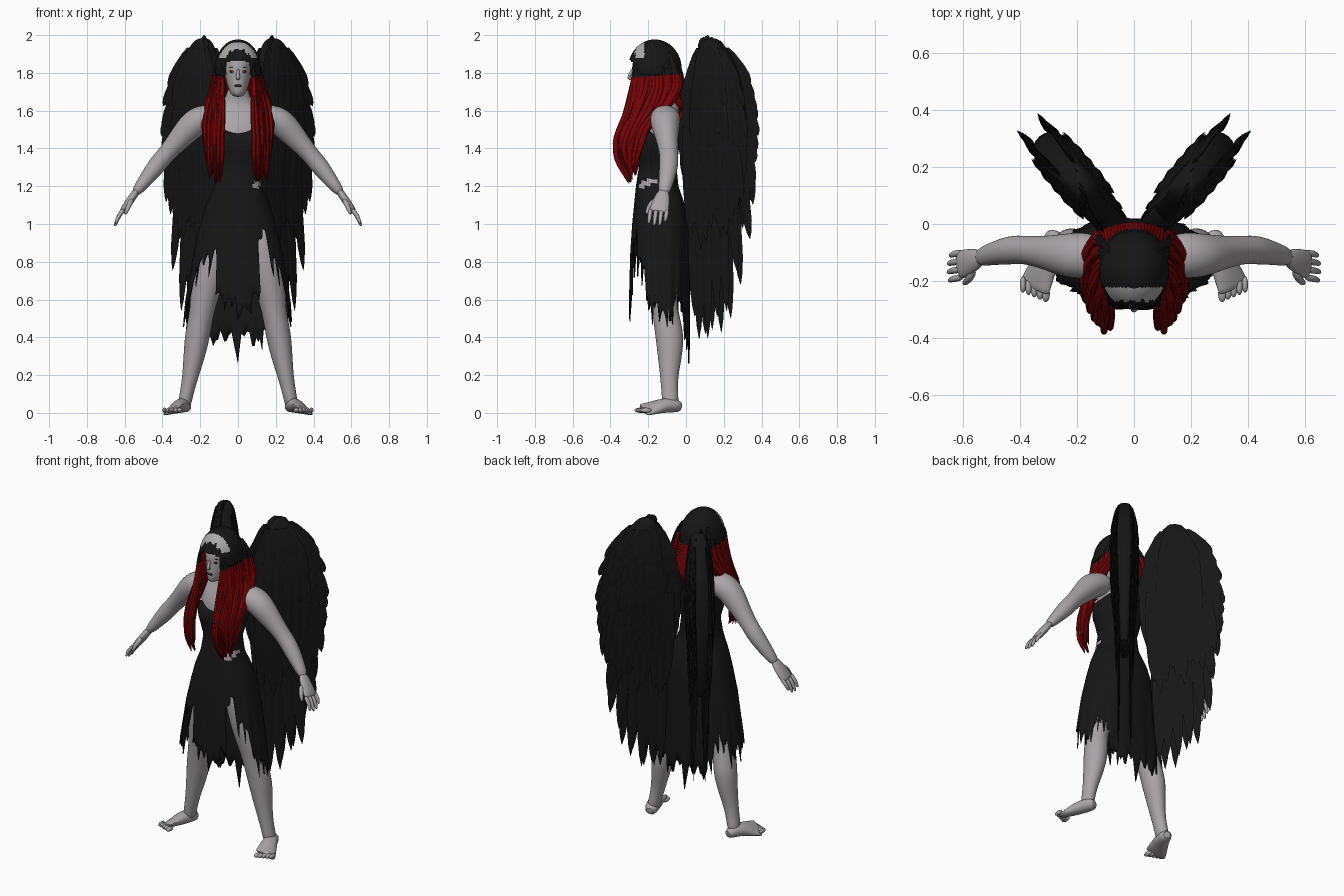
import bpy, bmesh, math, random
from mathutils import Vector

random.seed(4)
if "Cube" in bpy.data.objects:
    bpy.data.objects.remove(bpy.data.objects["Cube"])

def material(name, *rgb):
    m = bpy.data.materials.new(name)
    m.use_nodes = True
    m.diffuse_color = (*rgb, 1)
    m.node_tree.nodes["Principled BSDF"].inputs["Base Color"].default_value = (*rgb, 1)
    return m

SKIN = material("pale skin", .40, .375, .39)
BLACK = material("black cloth and feathers", .008, .008, .008)
RED = material("red hair", .18, .001, .002)
GREY = material("pale grey band", .40, .40, .40)
DARK = material("dark makeup", .02, .012, .015)
EYE = material("red iris", .35, .02, .02)

def mix(a, b, t):
    return [p + (q - p) * t for p, q in zip(a, b)]

def interp(table, x):
    """Linear lookup in rows sorted by their first value."""
    for a, b in zip(table, table[1:]):
        if x <= b[0]:
            return mix(a[1:], b[1:], max(0, (x - a[0]) / (b[0] - a[0])))
    return list(table[-1][1:])

def power(v, e):
    return math.copysign(abs(v) ** e, v)

def circle(n):
    return [(math.cos(k * math.tau / n), math.sin(k * math.tau / n)) for k in range(n)]

def loft(bm, rings, closed=True, cap=True):
    vs = [[bm.verts.new(p) for p in r] for r in rings]
    n = len(vs[0])
    for a, b in zip(vs, vs[1:]):
        for i in range(n if closed else n - 1):
            j = (i + 1) % n
            bm.faces.new((a[i], a[j], b[j], b[i]))
    if cap:
        bm.faces.new(vs[0][::-1])
        bm.faces.new(vs[-1])

def finish(bm, name, mats, mirror=False, subsurf=0, rule=None, solid=0, angle=50):
    bmesh.ops.recalc_face_normals(bm, faces=bm.faces)
    for f in bm.faces:
        f.material_index = rule(f.calc_center_median()) if rule else 0
    me = bpy.data.meshes.new(name)
    bm.to_mesh(me)
    bm.free()
    ob = bpy.data.objects.new(name, me)
    bpy.context.collection.objects.link(ob)
    for m in mats:
        me.materials.append(m)
    if mirror:
        ob.modifiers.new("Mirror", 'MIRROR').use_mirror_merge = False
    if solid:
        ob.modifiers.new("Solid", 'SOLIDIFY').thickness = solid
    if subsurf:
        s = ob.modifiers.new("Smooth", 'SUBSURF')
        s.levels = s.render_levels = subsurf
    bpy.ops.object.select_all(action='DESELECT')
    ob.select_set(True)
    bpy.context.view_layer.objects.active = ob
    bpy.ops.object.shade_smooth_by_angle(angle=math.radians(angle))

def limb(bm, pts, sides=12):
    """Tube through (x, y, z, ra, rb); rb is the radius nearest the y axis."""
    P = [Vector(p[:3]) for p in pts]
    rings = []
    for i, p in enumerate(P):
        t = (P[min(i + 1, len(P) - 1)] - P[max(i - 1, 0)]).normalized()
        b = Vector((0, 1, 0)).cross(t).normalized()
        c = t.cross(b)
        rings.append([p + b * pts[i][3] * u + c * pts[i][-1] * v for u, v in circle(sides)])
    loft(bm, rings)

def column(name, rows):
    """Upright skin body from (z, half width, front y, back y) rows."""
    bm = bmesh.new()
    loft(bm, [[(rx * s, (f + b) / 2 - (b - f) / 2 * c, z) for c, s in circle(20)] for z, rx, f, b in rows])
    finish(bm, name, [SKIN], subsurf=1)

def ball(bm, c, r, seg=16):
    for v in bmesh.ops.create_uvsphere(bm, u_segments=seg, v_segments=seg // 2 + 2, radius=1)["verts"]:
        v.co = Vector([a + b * s for a, b, s in zip(c, v.co, r)])

# Torso, neck and head
column("torso", [(1.0, .15, -.24, -.02), (1.25, .08, -.22, -.08), (1.4, .125, -.235, -.06), (1.5, .155, -.235, -.03),
                 (1.57, .17, -.2, -.025), (1.62, .12, -.17, -.03), (1.66, .06, -.165, -.05), (1.76, .05, -.2, -.08)])
column("head", [(1.672, .022, -.27, -.2), (1.69, .042, -.288, -.15), (1.74, .06, -.289, -.1), (1.8, .073, -.286, -.08),
                (1.86, .075, -.288, -.07), (1.91, .06, -.26, -.08)])
bm = bmesh.new()
limb(bm, [(0, -.28, 1.825, .007), (0, -.297, 1.79, .01), (0, -.305, 1.772, .014), (0, -.28, 1.765, .008)], 8)
finish(bm, "nose", [SKIN], subsurf=1)
for name, spot, size, mat in [("eye_shadow", (.03, -.271, 1.807), (.015, .006, .007), DARK),
                              ("iris", (.03, -.276, 1.807), (.009, .004, .006), EYE),
                              ("eyebrow", (.032, -.272, 1.83), (.017, .005, .002), DARK),
                              ("lips", (.006, -.283, 1.732), (.013, .007, .007), DARK)]:
    bm = bmesh.new()
    ball(bm, spot, size)
    finish(bm, name, [mat], mirror=True)

# Arms and hands
bm = bmesh.new()
limb(bm, [(.11, -.11, 1.575, .055, .07), (.18, -.11, 1.565, .075, .085), (.24, -.11, 1.53, .08, .08),
          (.31, -.1, 1.45, .062, .06), (.385, -.09, 1.365, .047, .05), (.43, -.09, 1.31, .052, .054),
          (.5, -.105, 1.22, .037, .04), (.55, -.12, 1.155, .025, .032)])
finish(bm, "arm", [SKIN], mirror=True, subsurf=2)
bm = bmesh.new()
limb(bm, [(.53, -.115, 1.185, .022, .03), (.57, -.13, 1.125, .022, .046), (.605, -.142, 1.075, .02, .054),
          (.615, -.145, 1.06, .014, .05)])
for i, drop in enumerate((0, .02, .022, .01)):
    y = -.1 - i * .029
    limb(bm, [(.6, y, 1.08, .013), (.628, y - .004, 1.05, .013), (.638 + drop / 3, y - .008, 1.03 - drop, .011),
              (.645 + drop / 3, y - .012, 1.01 - drop, .006)], 8)
limb(bm, [(.56, -.16, 1.13, .015), (.575, -.19, 1.105, .015), (.59, -.205, 1.07, .012), (.597, -.208, 1.05, .007)], 8)
finish(bm, "hand", [SKIN], mirror=True, subsurf=1)

# Legs and feet
bm = bmesh.new()
limb(bm, [(.09, -.13, 1.0, .09), (.12, -.135, .87, .095, .09), (.15, -.13, .74, .09, .09), (.182, -.115, .6, .076, .075),
          (.192, -.11, .53, .066, .07), (.215, -.085, .41, .07, .08), (.232, -.085, .3, .059, .067),
          (.255, -.09, .18, .042, .047), (.275, -.085, .09, .037, .045), (.285, -.08, .03, .036, .045)])
finish(bm, "leg", [SKIN], mirror=True, subsurf=2)
bm = bmesh.new()
limb(bm, [(.272, -.022, .03, .022, .025), (.28, -.05, .037, .037, .042), (.3, -.11, .042, .044, .046),
          (.325, -.165, .028, .03, .056), (.345, -.215, .018, .018, .064), (.35, -.23, .015, .012, .062)])
for s in range(-2, 3):
    ball(bm, (.349 + s * .02, -.228 + s * .008, .014), (.014 - s * .001, .032, .014), 10)
finish(bm, "foot", [SKIN], mirror=True, subsurf=1)

# Ragged dress, drawn as columns running from the bust to a torn hem
SHAPE = [(.3, .3, -.3, .02), (.6, .275, -.3, .02), (.85, .235, -.295, .02), (1.0, .2, -.285, .015), (1.1, .17, -.275, -.005),
         (1.2, .125, -.265, -.04), (1.3, .112, -.25, -.05), (1.42, .15, -.262, -.035), (1.48, .16, -.25, -.025),
         (1.53, .16, -.22, -.02)]
HEM = [(0, .56), (20, .6), (26, .82), (52, .78), (64, .74), (74, .54), (112, .52), (120, .62), (136, .6), (152, .42), (180, .36)]
bm = bmesh.new()
cols = []
for k in range(160):
    a = 2.25 * k
    d, ang = min(a, 360 - a), math.radians(a)
    hem = interp(HEM, d)[0] + random.uniform(-.04, .06) - (.06 if k % 5 == 0 else 0) + (.13 if 24 < a < 42 else 0)
    top = 1.52 - .04 * max(0, math.cos(ang)) ** 8 - .05 * abs(math.sin(ang)) ** 4
    fold = 1 + .035 * math.sin(k * .7)
    bust = .018 * math.exp(-((d - 28) / 16) ** 2)
    col = []
    for i in range(33):
        z = top + (1.0 - top) * i / 24 if i < 24 else 1.0 + (hem - 1.0) * (i - 24) / 8
        rx, f, b = interp(SHAPE, z)
        w = 1 + (fold - 1) * max(0, 1 - z)
        depth = (b - f) / 2 * w + bust * math.exp(-((z - 1.44) / .05) ** 2)
        col.append((rx * w * power(math.sin(ang), .85), (f + b) / 2 - depth * power(math.cos(ang), .85), z))
    cols.append(col)
loft(bm, cols + [cols[0]], closed=False, cap=False)
bmesh.ops.remove_doubles(bm, verts=bm.verts, dist=.0001)
finish(bm, "dress", [BLACK, SKIN], solid=.006,
       rule=lambda c: int(c.y < -.15 and math.hypot(c.x - .1, 1.2 * (c.z - 1.21 - (c.x - .1) * .6)) < .025))

# Hair cap with a face opening and a pale band over the brow
CAP, SIZE = (0, -.165, 1.82), (.122, .142, .157)
bm = bmesh.new()
ball(bm, CAP, SIZE, 96)
gone = [f for f in bm.faces for c in [f.calc_center_median()]
        if c.z < 1.79 or (c.y < -.18 and c.z < 1.872 - 4 * c.x ** 2 and abs(c.x) < .066)]
bmesh.ops.delete(bm, geom=gone, context='FACES')

def cap_rule(c):
    r = math.hypot(c.x / SIZE[0], (c.z - CAP[2]) / SIZE[2]) + .04 * math.sin(c.x * 170) + random.uniform(-.02, .02)
    return int(c.y < -.222 and r > .68 and c.z > 1.88)

def hair_rule(c):
    return int(c.z > 1.79 + .1 * (c.y + .17) + random.uniform(-.012, .012))

finish(bm, "hair_cap", [BLACK, GREY], rule=cap_rule, solid=.008)

# Long front locks over an inner sheet, sweeping forward over each shoulder
FRONT = [(.09, -.225, 1.88), (.082, -.275, 1.83), (.085, -.297, 1.72), (.09, -.31, 1.6), (.1, -.365, 1.45), (.1, -.36, 1.36),
         (.11, -.29, 1.23)]
REAR = [(.085, -.085, 1.91), (.112, -.06, 1.85), (.135, -.03, 1.73), (.165, -.08, 1.63), (.17, -.19, 1.53), (.165, -.24, 1.4),
        (.15, -.27, 1.26)]
bm = bmesh.new()
loft(bm, [[mix(f, r, t / 10) for f, r in zip(FRONT[1:6], REAR[1:])] for t in range(11)], closed=False, cap=False)
finish(bm, "hair_sheet", [RED, BLACK], mirror=True, solid=.02, subsurf=1, rule=hair_rule)

def lock(bm, path):
    """Lock of hair with an extra ring midway between the given points."""
    halves = [q for a, b in zip(path, path[1:]) for q in (a, mix(a, b, .5))]
    limb(bm, halves + [path[-1]], 6)

bm = bmesh.new()
for k in range(44):
    t, dx, dz = (k + .5) / 44, random.uniform(-.03, .025), random.uniform(-.02, .05)
    path = []
    for i, (f, r) in enumerate(zip(FRONT, REAR)):
        x, y, z = mix(f, r, t)
        s, w = ((0, .004), (.2, .008), (.35, .012), (.8, .015), (1, .016), (1, .013), (.9, .003))[i]
        path.append((x + dx * s, y + random.uniform(-.014, .01) * (i > 1), z + dz * (i > 4), w, w * 1.3))
    lock(bm, path)
finish(bm, "front_locks", [RED, BLACK], mirror=True, subsurf=1, rule=hair_rule)

# Shorter locks down the back
bm = bmesh.new()
for k in range(25):
    x = -.115 + .23 * k / 24
    y, end = -.165 + .13 * math.sqrt(1 - (x / .122) ** 2), 1.56 + random.uniform(-.05, .05)
    lock(bm, [(x * .6, -.165 + (y + .165) * .7, 1.92, .004), (x * .93, y - .004, 1.85, .012), (x * 1.05, y + .02, 1.74, .016),
              (x * 1.1, y * .6 + .015, 1.66, .017), (x * 1.1, .005 + y * .3, end + .04, .014), (x * 1.1, y * .3, end, .003)])
finish(bm, "back_locks", [RED, BLACK], subsurf=1, rule=hair_rule)

# Wings: a padded core along a slanted plane, then layered feathers
def wing(u, z, n):
    return (.07 + .85 * u + .762 * n, u - .648 * n, z)

CORE = [(.95, .07, .25, .025), (1.2, .03, .295, .05), (1.45, .005, .315, .07), (1.65, .012, .3, .072), (1.8, .045, .268, .066),
        (1.9, .075, .22, .058), (1.96, .095, .18, .045), (1.985, .115, .155, .02)]
bm = bmesh.new()
loft(bm, [[wing((i + o) / 2 + (o - i) / 2 * power(c, .6), z, th * power(s, .6)) for c, s in circle(16)]
          for z, i, o, th in CORE])
limb(bm, [(.05, -.05, 1.5, .03), (.07, 0, 1.56, .05), (.1, .04, 1.64, .055), (.12, .07, 1.72, .03)])
finish(bm, "wing_core", [BLACK], mirror=True, subsurf=1)

def feather(bm, base, tip, width):
    du, dz = tip[0] - base[0], tip[1] - base[1]
    rings = []
    for t, w in [(0, .4), (.2, .8), (.55, 1), (.8, .85), (.93, .45), (1, .04)]:
        u, z, n = mix(base, tip, t)
        h = width * w / 2 / math.hypot(du, dz)
        rings.append([wing(u - dz * h, z + du * h, n), wing(u, z, n + .007 * w),
                      wing(u + dz * h, z - du * h, n), wing(u, z, n - .007 * w)])
    loft(bm, rings)

TIPS = [(0, .07, .46), (.15, .085, .39), (.35, .135, .39), (.55, .19, .46), (.75, .245, .55), (.88, .285, .7), (1, .315, .92)]
bm = bmesh.new()
for k in range(12):
    u, z = interp(TIPS, k / 11)
    n = .03 * (-1) ** k
    feather(bm, (.045 + .019 * k, 1.3 + .01 * k, n), (u, z + .05 * (k % 3 == 0), n * 1.2), .054)
finish(bm, "long_feathers", [BLACK], mirror=True, angle=30)
bm = bmesh.new()
for k in range(22):
    f, s = (k // 2) / 10, (-1) ** k
    feather(bm, (.03 + .255 * f, 1.52, .06 * s), (.055 + .27 * f, .9 + .15 * f + random.uniform(-.09, .07), .045 * s), .05)
finish(bm, "middle_feathers", [BLACK], mirror=True, angle=30)
bm = bmesh.new()
for row in range(9):
    z = 1.28 + row * .075
    (i, o, th), (ti, to, tth) = interp(CORE, z + .05), interp(CORE, z - .13)
    for k in range(18):
        f, s = (k // 2) / 8, (-1) ** k
        edge = max(.6, 1 - abs(2 * f - 1) ** 4) * s
        feather(bm, (i + (o - i) * f * .97, z + .05, th * edge),
                (ti + (to - ti) * f + .035 * f, z - .13 + random.uniform(-.035, .035), (tth + .01) * edge), .05)
for k in range(5):
    feather(bm, (.1 + .012 * k, 1.9, .03 - .015 * k), (.105 + .016 * k, 2.0 - .01 * abs(k - 1), .02 - .01 * k), .045)
finish(bm, "covert_feathers", [BLACK], mirror=True, angle=30)
